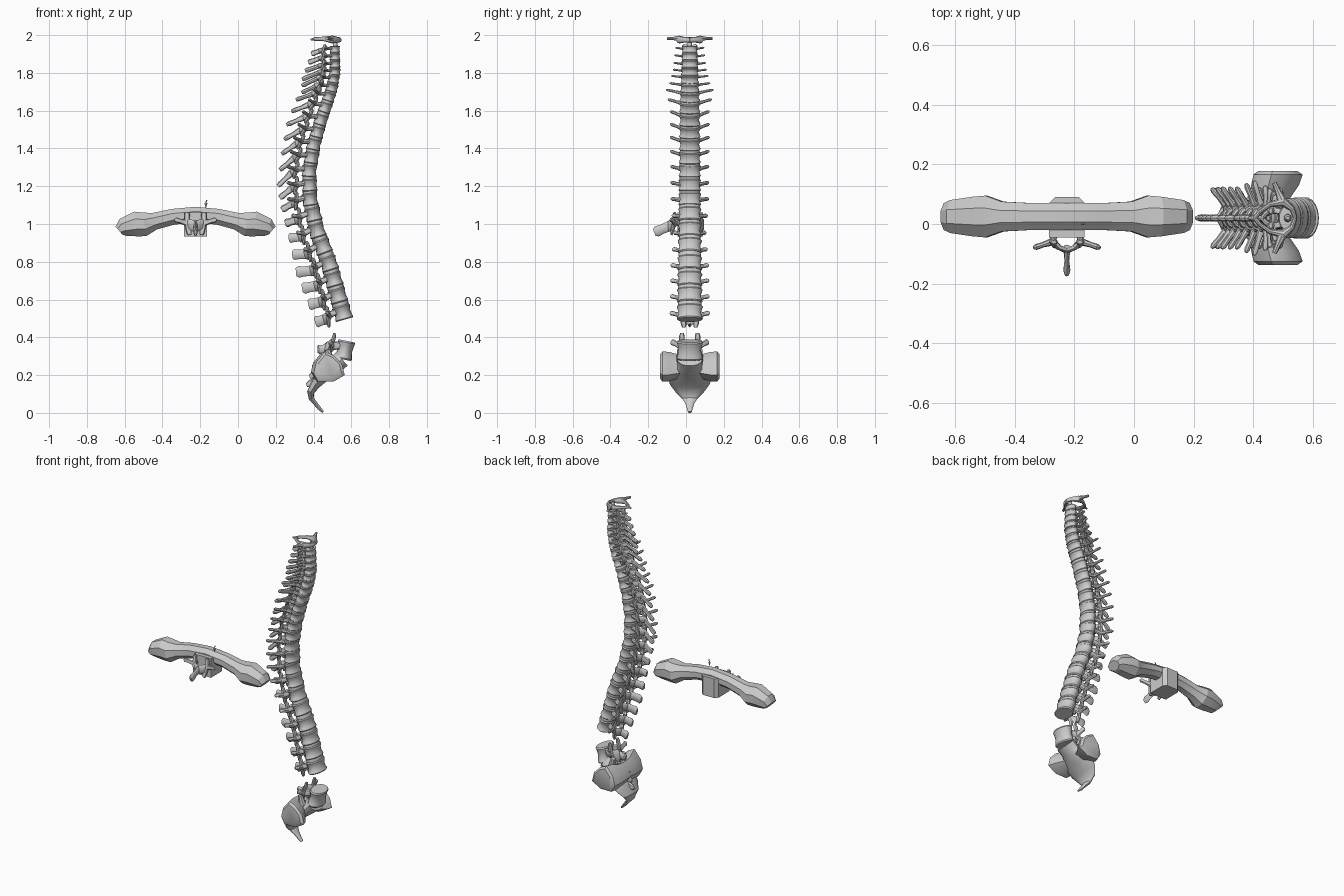
import bpy, bmesh, math
from mathutils import Vector as V

CY = 0.02  # the column's middle plane

def loft(bm, rings):
    vs = [[bm.verts.new(p) for p in r] for r in rings]
    n = len(vs[0])
    for a, b in zip(vs, vs[1:]):
        for i in range(n):
            bm.faces.new((a[i], a[(i + 1) % n], b[(i + 1) % n], b[i]))
    bm.faces.new(vs[0][::-1])
    bm.faces.new(vs[-1])

def tube(bm, pts, rad, ref, n=8, phase=0.0):
    """Sweep an ellipse along pts; rad = (radius along ref, radius across)."""
    rings = []
    for i, p in enumerate(pts):
        t = (pts[min(i + 1, len(pts) - 1)] - pts[max(i - 1, 0)]).normalized()
        a = (ref - t * ref.dot(t)).normalized()
        b = t.cross(a)
        ra, rb = rad[i]
        rings.append([p + a * ra * math.cos(k) + b * rb * math.sin(k)
                      for k in (math.tau * j / n + phase for j in range(n))])
    loft(bm, rings)

def finish(bm, name, angle=35):
    bmesh.ops.recalc_face_normals(bm, faces=bm.faces)
    me = bpy.data.meshes.new(name)
    bm.to_mesh(me)
    bm.free()
    ob = bpy.data.objects.new(name, me)
    bpy.context.collection.objects.link(ob)
    bpy.ops.object.select_all(action='DESELECT')
    ob.select_set(True)
    bpy.context.view_layer.objects.active = ob
    bpy.ops.object.shade_smooth_by_angle(angle=math.radians(angle))
    return ob

def vertebra(name, o, X, Y, Z, d, hw, h, tip, tw, tback, sh, body=True):
    """X = forward, Y = sideways, Z = up along the column."""
    bm = bmesh.new()
    P = lambda u, v, w: o + X * u + Y * v + Z * w
    r = -d / 2
    if body:  # waisted drum
        sc = ((-.5, .92), (-.42, 1), (-.25, .92), (0, .86), (.25, .92), (.42, 1), (.5, .92))
        tube(bm, [P(0, 0, h * w) for w, s in sc], [(d / 2 * s, hw * s) for w, s in sc], X, 18)
    for s in (-1, 1):
        # arch around the canal
        tube(bm, [P(r + .012, s * hw * .5, h * .18), P(r - .018, s * hw * .62, h * .12),
                  P(r - .042, s * hw * .4, -h * .05), P(r - .055, 0, -h * .15)],
             [(h * .2, .011), (h * .24, .012), (h * .36, .009), (h * .38, .009)], Z)
        # side process
        a, b = P(r - .022, s * hw * .55, h * .05), P(r - tback, s * tw, h * .3)
        tube(bm, [a, a.lerp(b, .55), a.lerp(b, .88), b],
             [(h * .23, .014), (h * .15, .009), (h * .17, .010), (h * .08, .005)], Z)
        # joint facets, up and down
        tube(bm, [P(r - .042, s * hw * .42, -h * .72), P(r - .038, s * hw * .46, -h * .5),
                  P(r - .028, s * hw * .6, h * .1), P(r - .024, s * hw * .6, h * .6),
                  P(r - .026, s * hw * .58, h * .78)],
             [(.006, .010), (.010, .015), (.011, .013), (.010, .015), (.006, .010)], X)
    # rear process
    a = P(r - .045, 0, -h * .1)
    tube(bm, [a, a.lerp(tip, .5), a.lerp(tip, .85), tip],
         [(max(h * .35, sh), .012), (sh * .95, .008), (sh * 1.1, .012), (sh * .75, .008)], Z)
    return finish(bm, name)

# z, front edge x, depth, half width, tip x, tip drop, side reach, side sweep, rear half height
TABLE = [
    (1.93, .540, .055, .042, .385, .025, .075, .010, .014),
    (1.80, .544, .062, .048, .332, .040, .090, .015, .012),
    (1.72, .530, .066, .052, .332, .025, .108, .030, .011),
    (1.67, .515, .068, .055, .300, .015, .125, .055, .011),
    (1.55, .475, .072, .057, .252, .025, .103, .070, .012),
    (1.42, .440, .077, .058, .226, .050, .103, .075, .012),
    (1.28, .418, .080, .060, .206, .080, .100, .080, .013),
    (1.13, .423, .084, .061, .226, .055, .100, .075, .018),
    (.965, .462, .090, .063, .263, .040, .085, .060, .024),
    (.785, .530, .094, .066, .303, .045, .100, .040, .028),
    (.530, .603, .098, .070, .403, .050, .105, .030, .028)]

def sample(z):
    for a, b in zip(TABLE, TABLE[1:]):
        if z >= b[0]:
            break
    t = (z - a[0]) / (b[0] - a[0])
    return [p + (q - p) * t for p, q in zip(a, b)]

def frame(z):
    _, f, d, *rest = sample(z)
    f2, f1 = sample(z + .03)[1], sample(z - .03)[1]
    Z = V(((f2 - f1) / .06, 0, 1)).normalized()
    return V((f - d / 2, CY, z)), V((Z.z, 0, -Z.x)), Z

Y = V((0, 1, 0))
LEVELS = [1.925, 1.885, 1.845, 1.805, 1.765, 1.72, 1.672, 1.615, 1.55, 1.485, 1.42, 1.35,
          1.28, 1.205, 1.13, 1.05, .965, .88, .79, .705, .62, .53]
for i, z in enumerate(LEVELS):
    gap = (LEVELS[max(i - 1, 0)] - LEVELS[min(i + 1, 21)]) / (2 if 0 < i < 21 else 1)
    o, X, Z = frame(z)
    _, f, d, hw, tx, drop, tw, tb, sh = sample(z)
    vertebra(f"vertebra_{i + 2}", o, X, Y, Z, d, hw, gap * .84, V((tx + .005, CY, z - drop)),
             tw, tb, sh)
    if i < 21:  # cushion disc down to the next level
        o2, X2, _ = frame(LEVELS[i + 1])
        bm = bmesh.new()
        tube(bm, [o.lerp(o2, t) for t in (.36, .5, .64)],
             [(d * .44, hw * .88), (d * .47, hw * .93), (d * .44, hw * .88)], X, 18)
        finish(bm, f"disc_{i + 2}")

# topmost ring vertebra
bm = bmesh.new()
for s in (-1, 1):
    tube(bm, [V((x, CY + s * y, z)) for x, y, z in ((.54, 0, 1.975), (.53, .03, 1.975),
         (.50, .055, 1.977), (.455, .045, 1.98), (.42, .02, 1.98), (.405, 0, 1.98))],
         [(.013, .008), (.015, .010), (.021, .018), (.012, .009), (.010, .008), (.010, .009)],
         V((0, 0, 1)), 10)
    tube(bm, [V((x, CY + s * y, 1.982)) for x, y in ((.495, .06), (.482, .09), (.47, .118))],
         [(.014, .016), (.008, .010), (.008, .008)], V((0, 0, 1)))
tube(bm, [V((.415, CY, 1.98)), V((.383, CY, 1.977))], [(.010, .012), (.004, .006)], V((0, 0, 1)))
tube(bm, [V((.515, CY, z)) for z in (1.93, 1.97, 1.985)], [(.014,) * 2, (.012,) * 2, (.006,) * 2],
     V((1, 0, 0)), 10)
finish(bm, "ring_vertebra")

# lowest vertebra, standing on the sacrum
Z = V((.2, 0, 1)).normalized()
vertebra("base_vertebra", V((.566, CY, .332)), V((Z.z, 0, -Z.x)), Y, Z, .092, .07, .1,
         V((.42, CY, .335)), .1, .04, .022)

# sacrum: broad wings, curved tail and rear crest
bm = bmesh.new()
OUT = [(.455, .325), (.50, .305), (.545, .26), (.56, .20), (.50, .165), (.42, .165), (.395, .21), (.41, .27)]
rings = []
for y, s, dx in ((-.157, .8, .01), (-.145, 1, .01), (-.11, .97, .0), (-.06, .8, -.02), (0, .72, -.025),
                 (.06, .8, -.02), (.11, .97, .0), (.145, 1, .01), (.157, .8, .01)):
    rings.append([V((.475 + (x - .475) * s + dx - .005, CY + y, .25 + (z - .25) * s)) for x, z in OUT])
loft(bm, rings)
tube(bm, [V((x, CY, z)) for x, z in ((.55, .285), (.51, .25), (.455, .20), (.41, .15), (.385, .11),
     (.388, .075), (.41, .05), (.43, .025), (.45, .004))],
     [(.068, .048), (.066, .045), (.12, .035), (.105, .026), (.075, .02), (.04, .014), (.024, .011),
      (.016, .010), (.010, .006)], Y, 14)
for x, z in ((.405, .25), (.388, .20), (.372, .155)):
    tube(bm, [V((x + .05, CY, z + .01)), V((x + .01, CY, z)), V((x - .01, CY, z - .008))],
         [(.025, .018), (.020, .012), (.010, .007)], V((0, 0, 1)))
for s in (-1, 1):
    tube(bm, [V((.49, CY + s * .05, .27)), V((.475, CY + s * .055, .335))], [(.022, .025), (.012, .014)], Y)
finish(bm, "sacrum")

# arched handle, low-poly, symmetrical about its middle
HX, HY = -.225, .025
HALF = [(.405, .965, .028, .045), (.385, .982, .048, .055), (.315, 1.0, .066, .066), (.27, .998, .063, .07),
        (.215, 1.015, .045, .050), (.12, 1.038, .042, .045), (0, 1.050, .041, .045)]
prof = [(-x, z, a, b) for x, z, a, b in HALF] + [h for h in HALF[-2::-1]]
k = 1 / math.cos(math.pi / 8)
bm = bmesh.new()
tube(bm, [V((HX + x, HY, z)) for x, z, a, b in prof], [(a * k, b * k) for x, z, a, b in prof],
     V((0, 0, 1)), 8, math.pi / 8)
finish(bm, "handle", 20)

# loose vertebra carried by the handle, with a block for its body
vertebra("loose_vertebra", V((HX, .015, 1.0)), Y, V((1, 0, 0)), V((0, 0, 1)), .10, .075, .08,
         V((HX, -.168, .955)), .112, .045, .026, body=False)
bm = bmesh.new()
loft(bm, [[V((HX + x, y, z)) for x, y in ((-.06, -.045), (.06, -.045), (.06, .07), (.04, .09), (-.04, .09), (-.06, .07))]
          for z in (.935, 1.06)])
finish(bm, "mounting_block")

# tiny pin on top of the handle
bm = bmesh.new()
tube(bm, [V((-.165, 0, 1.128)), V((-.17, 0, 1.112)), V((-.17, 0, 1.11)), V((-.17, 0, 1.085))],
     [(.003,) * 2, (.003,) * 2, (.008, .003), (.001, .001)], V((1, 0, 0)), 6)
finish(bm, "pin")
